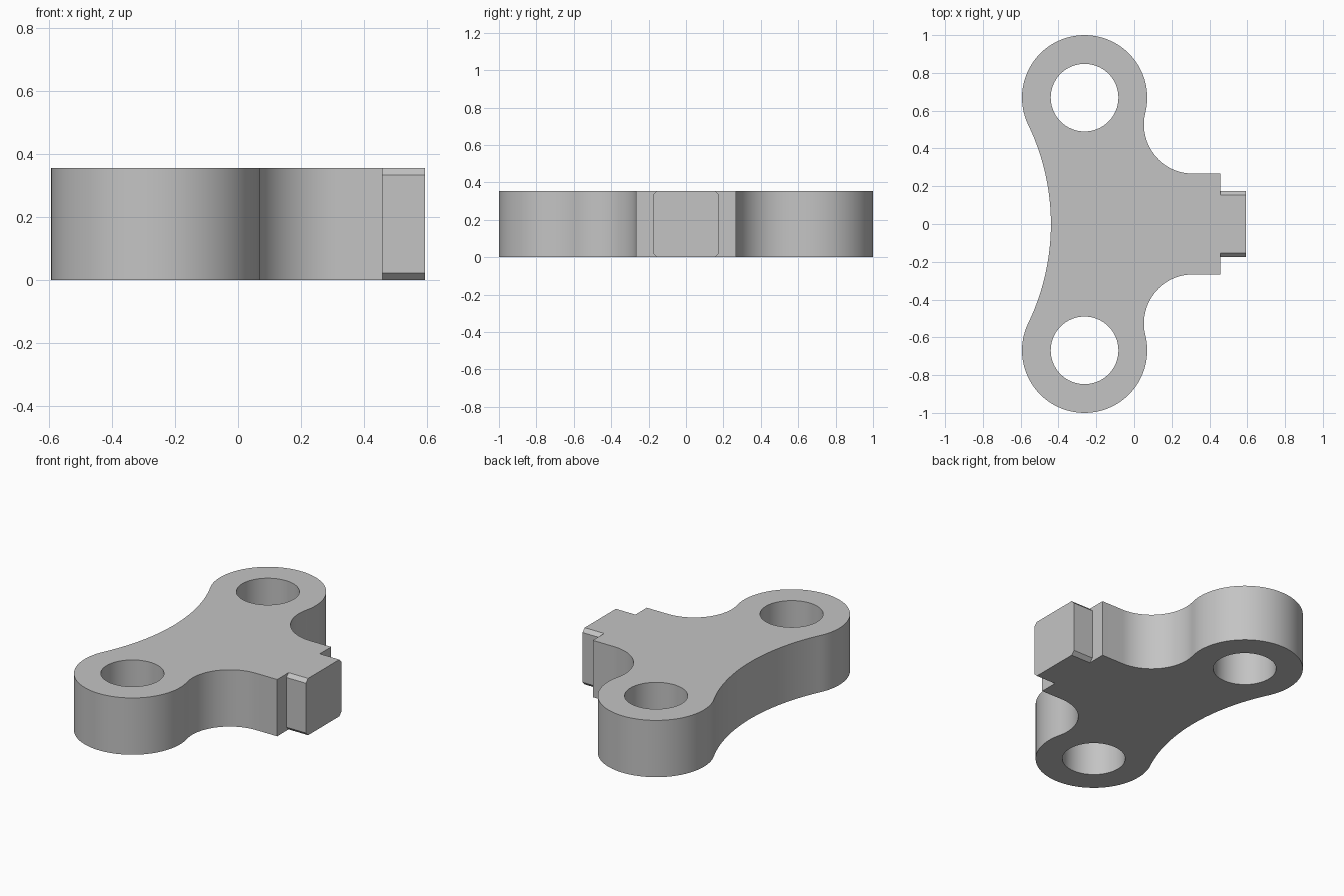
import bpy, bmesh
from math import atan2, cos, sin, pi, hypot
from mathutils import Vector

old = bpy.data.objects.get("Cube")
if old:
    bpy.data.objects.remove(old, do_unlink=True)

grey = bpy.data.materials.new("plain grey")
grey.use_nodes = True
grey.diffuse_color = (0.55, 0.55, 0.55, 1)
grey.node_tree.nodes["Principled BSDF"].inputs["Base Color"].default_value = grey.diffuse_color

HEIGHT = 0.355
EAR_X, EAR_Y, EAR_R, HOLE_R = -0.262, 0.669, 0.331, 0.179
NECK_X, SHOULDER_X, SHOULDER_Y = -0.44, 0.458, 0.267
TAB_END, TAB_Y, CHAMFER = 0.593, 0.176, 0.022


def arc(cx, cy, r, start, end, steps):
    return [(cx + r * cos(start + (end - start) * i / steps),
             cy + r * sin(start + (end - start) * i / steps)) for i in range(steps + 1)]


def extrude_loops(name, loops, direction):
    """Fill closed 3D loops (outline plus holes) and extrude them into a solid."""
    bm = bmesh.new()
    for loop in loops:
        verts = [bm.verts.new(p) for p in loop]
        for a, b in zip(verts, verts[1:] + verts[:1]):
            bm.edges.new((a, b))
    bmesh.ops.triangle_fill(bm, edges=bm.edges[:], use_beauty=True)
    solid = bmesh.ops.extrude_face_region(bm, geom=bm.faces[:], use_keep_orig=True)
    moved = [g for g in solid["geom"] if isinstance(g, bmesh.types.BMVert)]
    bmesh.ops.translate(bm, verts=moved, vec=Vector(direction))
    bmesh.ops.recalc_face_normals(bm, faces=bm.faces[:])
    mesh = bpy.data.meshes.new(name)
    bm.to_mesh(mesh)
    bm.free()
    mesh.materials.append(grey)
    obj = bpy.data.objects.new(name, mesh)
    bpy.context.collection.objects.link(obj)
    bpy.ops.object.select_all(action="DESELECT")
    obj.select_set(True)
    bpy.context.view_layer.objects.active = obj
    bpy.ops.object.shade_smooth_by_angle(angle=pi / 6)
    return obj


# Hollow back curve, tangent to both ears
gap = NECK_X - EAR_X
back_r = (gap ** 2 + EAR_Y ** 2 - EAR_R ** 2) / (2 * (EAR_R + gap))
back_x = NECK_X - back_r
back_angle = atan2(EAR_Y, EAR_X - back_x)

# Fillet between ear and shoulder, tangent to both
fillet_r = 0.26
fillet_y = SHOULDER_Y + fillet_r
fillet_x = EAR_X + ((EAR_R + fillet_r) ** 2 - (fillet_y - EAR_Y) ** 2) ** 0.5
ear_angle = atan2(fillet_y - EAR_Y, fillet_x - EAR_X)

# Upper half of the outline, from the neck round the ear to the shoulder
half = arc(back_x, 0, back_r, 0, back_angle, 24)
half += arc(EAR_X, EAR_Y, EAR_R, pi + back_angle, ear_angle, 56)[1:]
half += arc(fillet_x, fillet_y, fillet_r, pi + ear_angle, 1.5 * pi, 28)[1:]
half.append((SHOULDER_X, SHOULDER_Y))
outline = half + [(x, -y) for x, y in reversed(half[1:])]

# Plate with two ears and through holes
holes = [arc(EAR_X, side * EAR_Y, HOLE_R, 0, 2 * pi, 64)[:-1] for side in (1, -1)]
extrude_loops("link_plate", [[(x, y, 0) for x, y in loop] for loop in [outline] + holes],
              (0, 0, HEIGHT))

# Tab with chamfered long edges
mid = HEIGHT / 2
corner = [(TAB_Y, mid - CHAMFER), (TAB_Y - CHAMFER, mid)]
section = corner + [(-y, z) for y, z in reversed(corner)]
section += [(-y, -z) for y, z in section]
extrude_loops("end_tab", [[(SHOULDER_X, y, mid + z) for y, z in section]],
              (TAB_END - SHOULDER_X, 0, 0))
